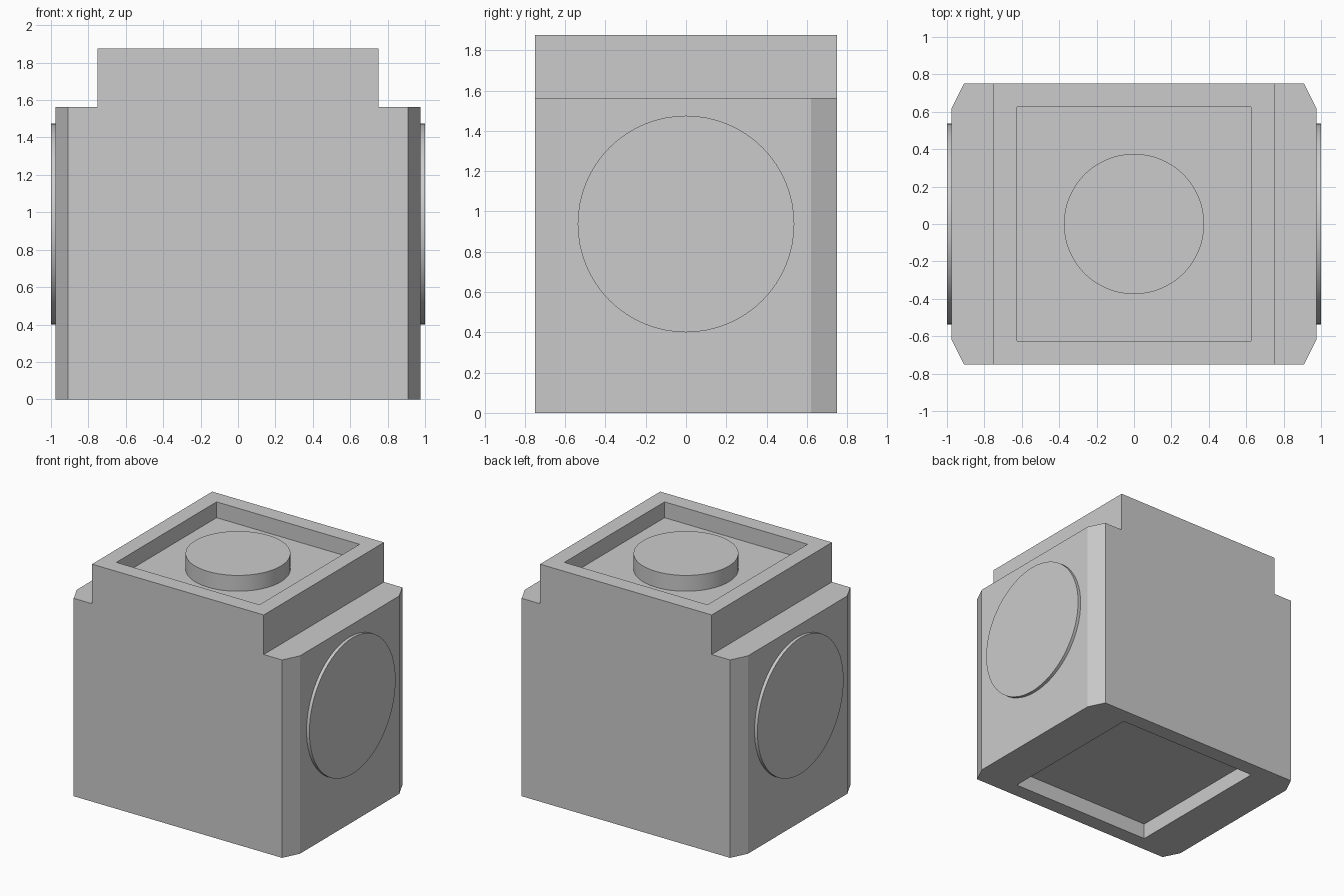
import bpy, bmesh, math
from mathutils import Matrix

cube = bpy.data.objects.get("Cube")
if cube:
    bpy.data.objects.remove(cube, do_unlink=True)

# Single grey material
grey = bpy.data.materials.new("light_grey")
grey.use_nodes = True
grey.diffuse_color = (0.6, 0.6, 0.6, 1)
grey.node_tree.nodes["Principled BSDF"].inputs["Base Color"].default_value = (0.6, 0.6, 0.6, 1)

SIDE, CHAMFER_X, CHAMFER_Y = 0.975, 0.91, 0.62
HALF, SHOULDER, TOP = 0.75, 1.5625, 1.875
RECESS, RECESS_HALF = 0.125, 0.625


def add_object(name, bm):
    bmesh.ops.recalc_face_normals(bm, faces=bm.faces[:])
    mesh = bpy.data.meshes.new(name)
    bm.to_mesh(mesh)
    bm.free()
    mesh.materials.append(grey)
    obj = bpy.data.objects.new(name, mesh)
    bpy.context.collection.objects.link(obj)
    return obj


def step(bm, face, scale, dz):
    """Extrude a face, scaling it about the z axis and moving it along z."""
    face = bmesh.ops.extrude_discrete_faces(bm, faces=[face])["faces"][0]
    for v in face.verts:
        v.co.x *= scale
        v.co.y *= scale
        v.co.z += dz
    return face


# Body: chamfered prism, split so the middle square can be raised and recessed
bm = bmesh.new()
half = [(HALF, -HALF), (CHAMFER_X, -HALF), (SIDE, -CHAMFER_Y),
        (SIDE, CHAMFER_Y), (CHAMFER_X, HALF), (HALF, HALF)]
outline = half + [(-x, -y) for x, y in half]
low, high = ([bm.verts.new((x, y, z)) for x, y in outline] for z in (0, SHOULDER))
n, m = len(outline), len(half)
for i in range(n):
    j = (i + 1) % n
    bm.faces.new((low[i], low[j], high[j], high[i]))
middles = []
for ring in (low, high):
    bm.faces.new(ring[:m])
    bm.faces.new(ring[m:])
    middles.append(bm.faces.new((ring[0], ring[m - 1], ring[m], ring[-1])))
bottom, top = middles
inset = RECESS_HALF / HALF
top = step(bm, top, 1, TOP - SHOULDER)
top = step(bm, top, inset, 0)
step(bm, top, 1, -RECESS)
bottom = step(bm, bottom, inset, 0)
step(bm, bottom, 1, RECESS)
bmesh.ops.dissolve_limit(bm, angle_limit=math.radians(1),
                         verts=bm.verts[:], edges=bm.edges[:])
add_object("body", bm)


# Round parts
def add_disc(name, radius, depth, matrix):
    bm = bmesh.new()
    bmesh.ops.create_cone(bm, cap_ends=True, segments=64, radius1=radius,
                          radius2=radius, depth=depth, matrix=matrix)
    obj = add_object(name, bm)
    bpy.ops.object.select_all(action="DESELECT")
    obj.select_set(True)
    bpy.context.view_layer.objects.active = obj
    bpy.ops.object.shade_smooth_by_angle(angle=math.radians(30))


add_disc("top_stud", 0.375, RECESS, Matrix.Translation((0, 0, TOP - RECESS / 2)))
for name, s in (("left_disc", 1), ("right_disc", -1)):
    add_disc(name, 0.5375, 0.03,
             Matrix.Translation((s * 0.985, 0, 0.9375)) @ Matrix.Rotation(math.pi / 2, 4, "Y"))
